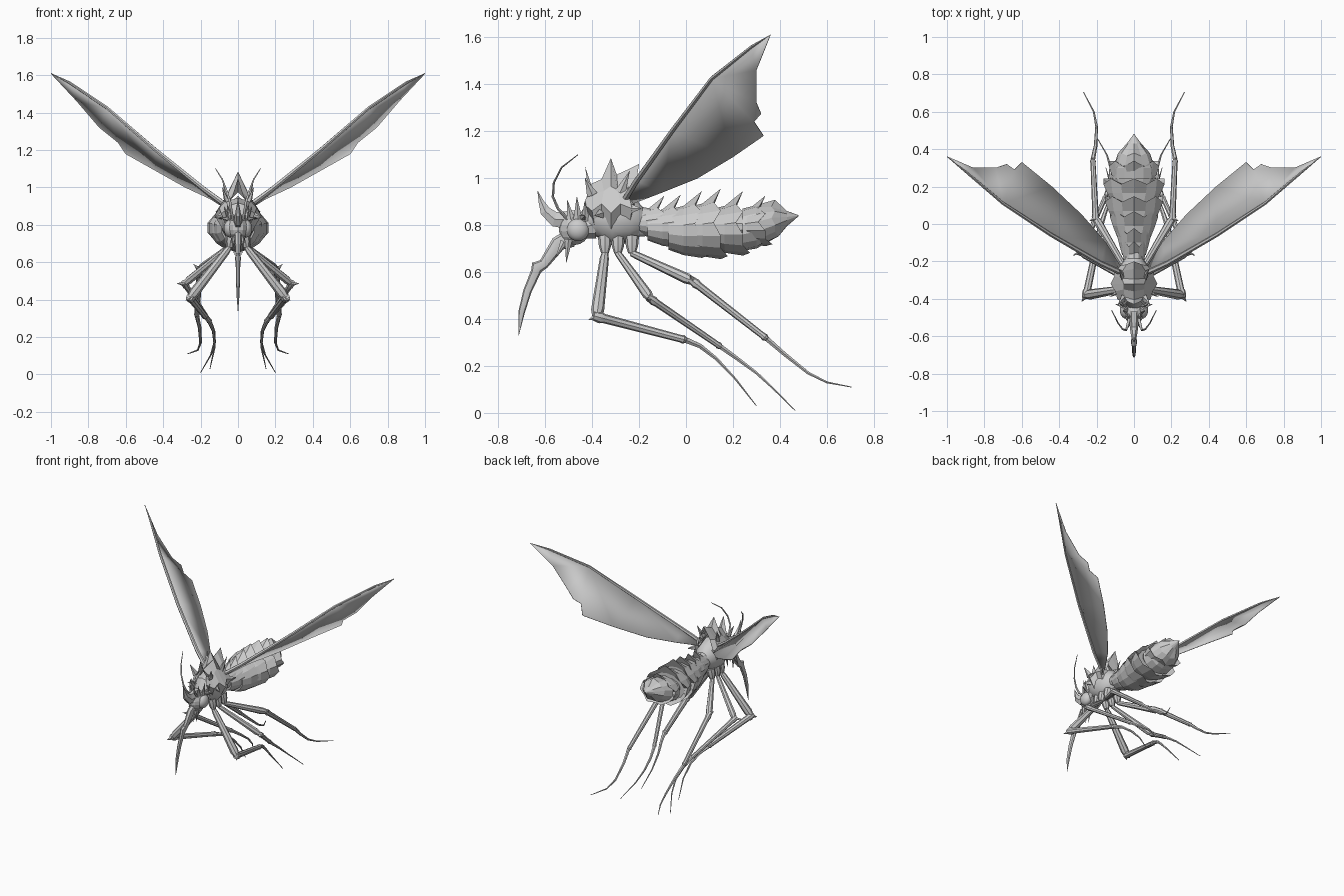
import bpy, bmesh, math
from mathutils import Vector as V

if "Cube" in bpy.data.objects:
    bpy.data.objects.remove(bpy.data.objects["Cube"])


def make(name, bm, mirror=False, smooth=None):
    bmesh.ops.recalc_face_normals(bm, faces=bm.faces)
    me = bpy.data.meshes.new(name)
    bm.to_mesh(me)
    bm.free()
    ob = bpy.data.objects.new(name, me)
    bpy.context.collection.objects.link(ob)
    if mirror:
        ob.modifiers.new("Mirror", "MIRROR")
    if smooth:
        bpy.ops.object.select_all(action='DESELECT')
        ob.select_set(True)
        bpy.context.view_layer.objects.active = ob
        bpy.ops.object.shade_smooth_by_angle(angle=math.radians(smooth))
    return ob


def loft(bm, rings, caps=True, closed=True):
    rows = [[bm.verts.new(p) for p in r] for r in rings]
    n = len(rows[0])
    for a, b in zip(rows, rows[1:]):
        for i in range(n if closed else n - 1):
            j = (i + 1) % n
            bm.faces.new((a[i], a[j], b[j], b[i]))
    if caps and closed:
        bm.faces.new(rows[0])
        bm.faces.new(rows[-1])


def tube(bm, pts, radii, n=8, squash=1.0):
    """Tapered limb through points; squash narrows it sideways."""
    pts = [V(p) for p in pts]
    rings = []
    for k, p in enumerate(pts):
        t = (pts[min(k + 1, len(pts) - 1)] - pts[max(k - 1, 0)]).normalized()
        u = (V((1, 0, 0)) - t * t.x).normalized()
        w = t.cross(u)
        rings.append([p + radii[k] * (u * squash * math.cos(2 * math.pi * i / n)
                      + w * math.sin(2 * math.pi * i / n)) for i in range(n)])
    loft(bm, rings)


def ball(bm, c, r, s=(1, 1, 1), seg=16):
    res = bmesh.ops.create_uvsphere(bm, u_segments=seg, v_segments=seg * 3 // 4, radius=r)
    for v in res["verts"]:
        v.co = V((v.co.x * s[0], v.co.y * s[1], v.co.z * s[2])) + V(c)


def spike(bm, base, tip, r, squash=0.6):
    base, tip = V(base), V(tip)
    tube(bm, [base, base.lerp(tip, .5), tip], [r, r * .5, .001], 5, squash)


# Wings: jagged membrane and a thick leading vein
lead = [(.07, -.26, .91), (.18, -.21, .99), (.44, -.06, 1.2), (.70, .11, 1.425),
        (.90, .28, 1.56), (1, .36, 1.61)]
trail = [(.86, .30, 1.46), (.74, .30, 1.32), (.68, .32, 1.275), (.64, .29, 1.24),
         (.60, .33, 1.18), (.44, .20, 1.09), (.28, .05, 1.0), (.15, -.10, .94), (.07, -.23, .89)]
bm = bmesh.new()
f = bm.faces.new([bm.verts.new(p) for p in lead + trail])
bmesh.ops.triangulate(bm, faces=[f])
wing = make("wings", bm, True, 40)
sol = wing.modifiers.new("Solidify", "SOLIDIFY")
sol.thickness, sol.offset = .004, 0
bm = bmesh.new()
tube(bm, lead, [.014, .013, .011, .009, .007, .001], 6)
make("wing_veins", bm, True, 50)

# Abdomen: overlapping armour rings with ragged rear rims and ridge spikes
segs = [(-.11, .88, .74, .065), (-.04, .885, .70, .09), (.05, .90, .66, .125),
        (.13, .91, .655, .15), (.225, .90, .67, .158), (.32, .88, .71, .13)]


def ring(y, top, bot, w, jag=0.0, n=14):
    out = []
    zc, h = top * .55 + bot * .45, (top - bot) / 2
    zc = (top + bot) / 2
    for i in range(n):
        a = 2 * math.pi * i / n
        x, z = w * math.sin(a), zc + h * math.cos(a)
        yy = y + jag * (.018 if i % 2 == 0 else -.012)
        if i == 0:
            z += .045 * jag
        if i in (3, 4, 10, 11):
            x *= 1 + .06 * jag
        yy += (.03 if z < zc - .3 * h else 0) * jag
        out.append((x, yy, z))
    return out


bm = bmesh.new()
for y, t, b, w in segs:
    loft(bm, [ring(y - .125, t - .035, b + .035, w * .72), ring(y - .06, t - .018, b + .012, w * .93),
              ring(y, t, b, w, 1), ring(y - .015, t - .025, b + .025, w * .84)])
loft(bm, [ring(.24, .87, .69, .12), ring(.30, .885, .70, .115), ring(.37, .885, .745, .085, .5),
          ring(.43, .86, .795, .04), ring(.48, .842, .838, .002)])
make("abdomen", bm)
bm = bmesh.new()
tube(bm, [(0, -.27, .81), (0, -.20, .815), (0, -.13, .81), (0, -.05, .79)], [.09, .065, .055, .08], 12, .8)
make("waist", bm, smooth=30)

# Thorax: rounded body under a ridged shield with three crest spikes
bm = bmesh.new()
tube(bm, [(0, -.43, .80), (0, -.39, .83), (0, -.31, .83), (0, -.23, .82), (0, -.19, .815)],
     [.045, .09, .115, .095, .06], 12, .85)
make("thorax", bm, smooth=30)
ridge = [(-.43, 1.05), (-.405, .975), (-.36, .995), (-.32, 1.085), (-.295, 1.015), (-.24, 1.04), (-.20, 1.06)]
mid = [(.035, -.415, .94), (.05, -.39, .935), (.055, -.35, .945), (.055, -.32, .965),
       (.065, -.29, .95), (.06, -.25, .96), (.04, -.215, .97)]
hem = [(.05, -.435, .89), (.09, -.40, .86), (.10, -.36, .89), (.125, -.32, .85),
       (.105, -.28, .89), (.11, -.23, .87), (.06, -.22, .90)]
low = [(.03, -.40, .85), (.065, -.39, .80), (.07, -.36, .81), (.085, -.32, .78),
       (.07, -.28, .80), (.07, -.24, .80), (.03, -.22, .86)]
bm = bmesh.new()
loft(bm, [[(0, y, z) for y, z in ridge], mid, hem, low], closed=False)
make("thorax_shield", bm, True)
bm = bmesh.new()
spike(bm, (.06, -.40, .93), (.085, -.43, 1.0), .025)
spike(bm, (.06, -.28, .94), (.08, -.24, 1.03), .025)
spike(bm, (.08, -.25, .87), (.12, -.19, .87), .03)
spike(bm, (.08, -.36, .85), (.13, -.39, .84), .025)
make("thorax_spikes", bm, True)

# Head, eyes, horn and mouth spikes
bm = bmesh.new()
ball(bm, (0, -.475, .785), .07, (.75, .95, 1.0), 12)
tube(bm, [(0, -.46, .79), (0, -.39, .80)], [.05, .06], 10)
make("head", bm)
bm = bmesh.new()
ball(bm, (.04, -.46, .78), .048, (.75, 1, 1), 20)
make("eyes", bm, True, 60)
bm = bmesh.new()
tube(bm, [(0, -.47, .82), (0, -.56, .825), (0, -.60, .86), (0, -.617, .90), (0, -.632, .945)],
     [.05, .036, .026, .013, .001], 6, .6)
make("horn", bm)
bm = bmesh.new()
for b, t, r in [((.03, -.49, .82), (.035, -.505, .905), .02), ((.04, -.46, .82), (.06, -.465, .92), .022),
                ((.045, -.43, .82), (.075, -.43, .90), .022), ((.03, -.50, .74), (.02, -.51, .64), .018),
                ((.025, -.52, .73), (.03, -.555, .66), .016), ((.045, -.44, .83), (.10, -.43, .84), .02)]:
    spike(bm, b, t, r)
make("head_spikes", bm, True)

# Proboscis with a collar joint
bm = bmesh.new()
tube(bm, [(0, -.49, .745), (0, -.545, .72), (0, -.605, .635), (0, -.635, .62), (0, -.64, .60),
          (0, -.675, .52), (0, -.70, .43), (0, -.713, .33)],
     [.04, .033, .022, .028, .021, .018, .014, .001], 8, .6)
make("proboscis", bm, smooth=35)

# Antennae
bm = bmesh.new()
tube(bm, [(.025, -.50, .82), (.035, -.545, .87), (.042, -.567, .92), (.06, -.563, .98),
          (.085, -.53, 1.045), (.12, -.46, 1.10)], [.008, .007, .006, .005, .004, .002], 6)
make("antennae", bm, True, 60)


# Legs: hip, knee, ankle, foot bend, tip
def leg(name, hip, knee, ankle, bends, rf, rt):
    hip, knee, ankle = V(hip), V(knee), V(ankle)
    bm = bmesh.new()
    tube(bm, [hip + V((-.015, 0, .07)), hip + V((-.005, 0, .03)), hip], [.03, .026, .016])
    tube(bm, [hip, hip.lerp(knee, .08), hip.lerp(knee, .5), hip.lerp(knee, .9), knee],
         [.014, rf * .7, rf * .85, rf, rf * .7])
    tube(bm, [knee.lerp(ankle, -.04), knee.lerp(ankle, .04), knee.lerp(ankle, .08),
              knee.lerp(ankle, .94), knee.lerp(ankle, .97), ankle],
         [rf * .7, rf * .9, rt, rt * .8, rt * .95, rt * .6])
    pts = [ankle] + [V(b) for b in bends]
    k = len(pts) - 1
    tube(bm, pts, [rt * .6 * (1 - i / k) + .002 for i in range(k + 1)], 6)
    out = (knee - (hip + ankle) / 2).normalized()
    spike(bm, knee, knee + out * .045, rf * .7, 1)
    make(name, bm, True, 35)


leg("front_legs", (.045, -.345, .68), (.255, -.38, .41), (.175, 0, .31),
    [(.155, .06, .285), (.13, .13, .23), (.125, .21, .145), (.15, .30, .03)], .028, .02)
leg("middle_legs", (.05, -.29, .68), (.285, -.15, .485), (.15, .15, .28),
    [(.13, .22, .23), (.125, .30, .17), (.145, .37, .105), (.20, .465, .01)], .022, .016)
leg("rear_legs", (.05, -.23, .68), (.205, .03, .56), (.22, .345, .315),
    [(.205, .42, .25), (.20, .52, .17), (.215, .60, .13), (.27, .705, .11)], .023, .017)
